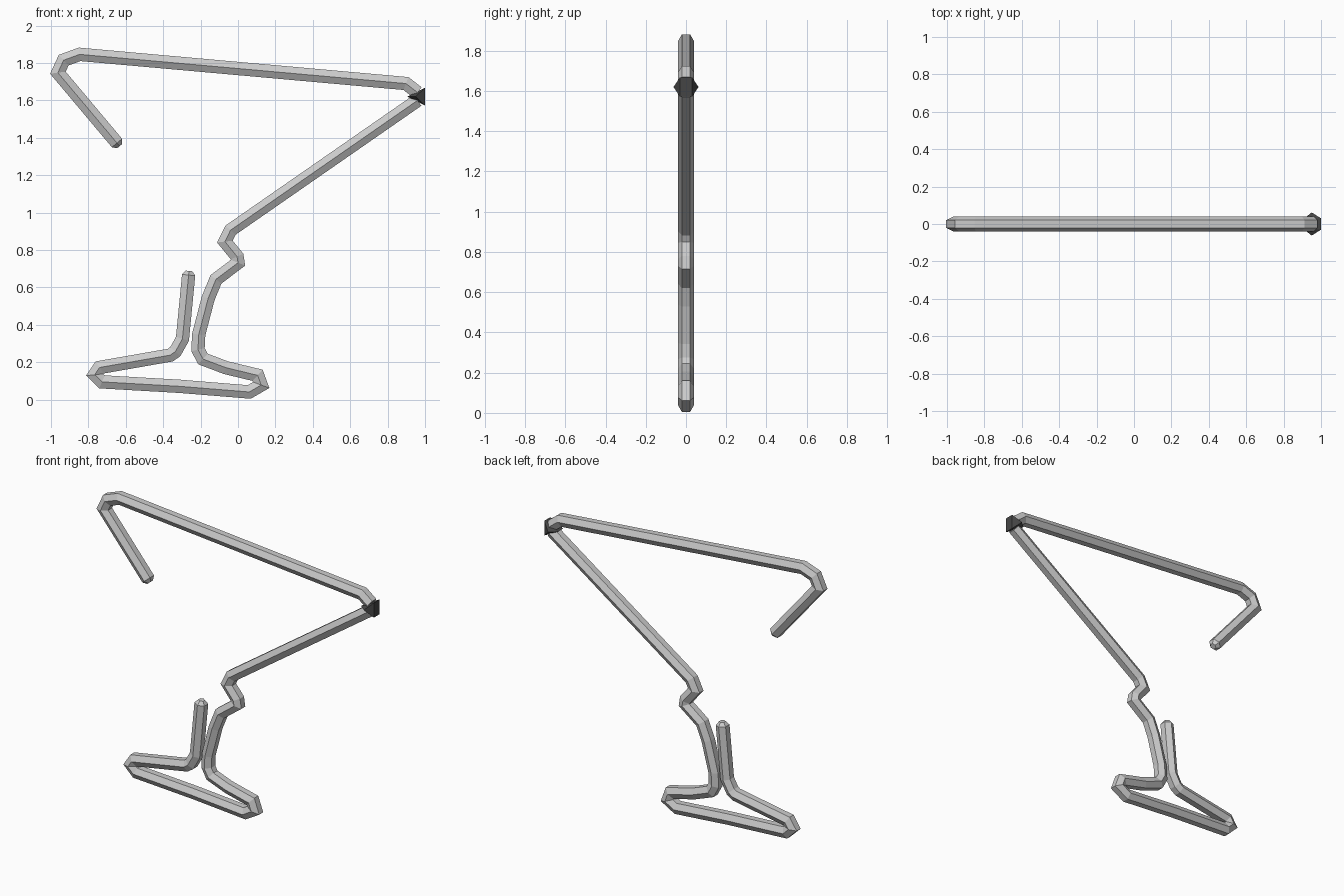
import bpy, bmesh, math
from mathutils import Vector

if "Cube" in bpy.data.objects:
    bpy.data.objects.remove(bpy.data.objects["Cube"])

R = 0.041  # hexagonal rod radius


def make_object(name, bm):
    bmesh.ops.recalc_face_normals(bm, faces=bm.faces)
    me = bpy.data.meshes.new(name)
    bm.to_mesh(me)
    bm.free()
    ob = bpy.data.objects.new(name, me)
    bpy.context.collection.objects.link(ob)
    return ob


def bent_rod(name, path, taper_start=False, taper_end=False):
    """Sweep a hexagon along an x-z path with mitred bends."""
    pts = [Vector((x, 0, z)) for x, z in path]
    stations = []
    for i, p in enumerate(pts):
        a = (p - pts[i - 1]).normalized() if i else None
        b = (pts[i + 1] - p).normalized() if i < len(pts) - 1 else None
        a, b = a or b, b or a
        t = (a + b).normalized()
        n = Vector((-t.z, 0, t.x)) / max(t.dot(a), 0.5)
        stations.append((p, n, 1.0))
    # narrowed rings give the rod tips a chamfer
    if taper_start:
        d = (pts[0] - pts[1]).normalized()
        stations.insert(0, (pts[0] + d * 0.022, stations[0][1], 0.5))
    if taper_end:
        d = (pts[-1] - pts[-2]).normalized()
        stations.append((pts[-1] + d * 0.022, stations[-1][1], 0.5))
    bm = bmesh.new()
    rings = []
    for p, n, s in stations:
        ring = []
        for k in range(6):
            u = math.pi / 3 * k
            ring.append(bm.verts.new(p + (n * math.sin(u) + Vector((0, math.cos(u), 0))) * R * s))
        rings.append(ring)
    for r0, r1 in zip(rings, rings[1:]):
        for k in range(6):
            j = (k + 1) % 6
            bm.faces.new((r0[k], r0[j], r1[j], r1[k]))
    bm.faces.new(rings[0])
    bm.faces.new(rings[-1])
    return make_object(name, bm)


# upper arm with hooked end
bent_rod("upper_arm", [(-0.647, 1.372), (-0.963, 1.748), (-0.932, 1.815), (-0.847, 1.846),
                       (0.898, 1.69), (0.96, 1.642)], taper_start=True)

# lower arm, kinked neck, foot loop and short upright
bent_rod("lower_arm_and_foot", [
    (0.96, 1.60), (-0.04, 0.906), (-0.07, 0.845), (-0.005, 0.765), (0.0, 0.732),
    (-0.118, 0.643), (-0.16, 0.54), (-0.21, 0.348), (-0.214, 0.267), (-0.187, 0.217),
    (-0.065, 0.171), (0.105, 0.13), (0.124, 0.078), (0.06, 0.041), (-0.31, 0.071),
    (-0.727, 0.095), (-0.766, 0.133), (-0.74, 0.172), (-0.362, 0.238), (-0.335, 0.257),
    (-0.297, 0.325), (-0.264, 0.666)], taper_end=True)

# dark faceted elbow where the arms meet
bm = bmesh.new()
for s in (-1, 1):
    for x, y, z in ((1.0, 0.03, 1.668), (1.0, 0.03, 1.572), (0.95, 0.062, 1.62), (0.905, 0.025, 1.62)):
        bm.verts.new((x, s * y, z))
bmesh.ops.convex_hull(bm, input=bm.verts)
elbow = make_object("elbow_joint", bm)
mat = bpy.data.materials.new("dark_grey")
mat.diffuse_color = (0.06, 0.06, 0.06, 1)
mat.use_nodes = True
mat.node_tree.nodes["Principled BSDF"].inputs["Base Color"].default_value = mat.diffuse_color
elbow.data.materials.append(mat)
